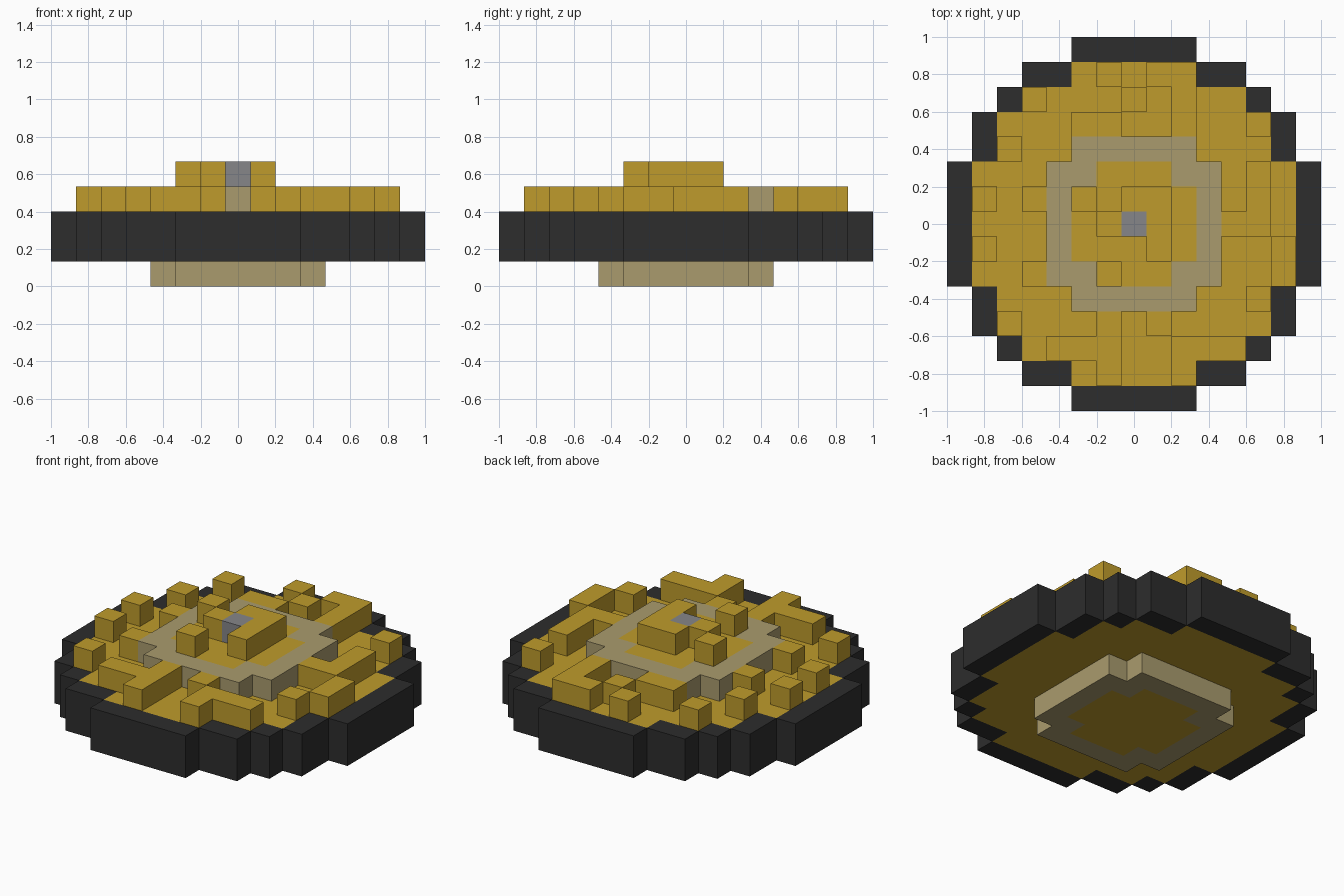
import bpy
import bmesh
from mathutils import Vector

CELL = 2 / 15

cube = bpy.data.objects.get("Cube")
if cube:
    bpy.data.objects.remove(cube, do_unlink=True)


def material(name, rgb):
    mat = bpy.data.materials.new(name)
    mat.use_nodes = True
    mat.diffuse_color = (*rgb, 1)
    mat.node_tree.nodes["Principled BSDF"].inputs["Base Color"].default_value = (*rgb, 1)
    return mat


gold = material("gold", (0.52, 0.33, 0.025))
charcoal = material("charcoal", (0.026, 0.026, 0.026))
tan = material("tan", (0.40, 0.33, 0.155))
grey = material("grey", (0.24, 0.24, 0.25))


def disc(half_widths):
    """Grid cells of a round plate, given its half width per row from the centre."""
    reach = len(half_widths) - 1
    return {(u, v) for v in range(-reach, reach + 1)
            for u in range(-half_widths[abs(v)], half_widths[abs(v)] + 1)}


def stack(cells, *layers):
    return {(u, v, w) for u, v in cells for w in layers}


# Plate outlines
body = disc([7, 7, 7, 6, 6, 5, 4, 2])
field = disc([6, 6, 6, 5, 5, 4, 2])
plate = disc([3, 3, 3, 2])
core = disc([2, 2, 1])

# Raised studs and bars on the field
studs = {
    (-4, 5), (-5, 3), (-6, 1), (-6, -1), (-5, -4), (-4, 1), (-4, -2),
    (-1, 6), (0, 5), (5, 4), (5, -3), (1, -4),
    (-2, 4), (-1, 4),
    (1, 6), (2, 6), (2, 5), (2, 4),
    (4, 0), (5, 0), (5, 1), (5, 2),
    (6, -1), (6, -2),
    (2, -6), (2, -5), (3, -5), (4, -5),
    (-1, -6), (-1, -5), (-1, -4), (-2, -5), (-3, -5),
}
# Hub blocks wrapped around the centre pin
hub = {(-2, 1), (-1, -2), (-1, 0), (0, 1), (1, 1), (1, 0), (1, -1)}

parts = {
    "outer_rim": (stack(body - field, 1, 2), charcoal),
    "gold_field": (stack(field, 1, 2), gold),
    "ring_plates": (stack(plate - core, 0, 3), tan),
    "core_plates": (stack(core, 0, 3), gold),
    "field_studs": (stack(studs, 3), gold),
    "hub_blocks": (stack(hub, 4), gold),
    "centre_pin": ({(0, 0, 4)}, grey),
}
solid = set().union(*(cells for cells, _ in parts.values()))


def build(name, cells, mat):
    """Outer skin of a group of cells; faces against other cells are left out."""
    bm = bmesh.new()
    for cell in sorted(cells):
        centre = Vector(cell) + Vector((0, 0, 0.5))
        for axis in range(3):
            for sign in (-1, 1):
                normal = Vector((0, 0, 0))
                normal[axis] = sign
                if tuple(int(c + n) for c, n in zip(cell, normal)) in solid:
                    continue
                side = Vector((0, 0, 0))
                side[(axis + 1) % 3] = 1
                up = normal.cross(side)
                corners = [normal + a * side + b * up
                           for a, b in ((-1, -1), (1, -1), (1, 1), (-1, 1))]
                bm.faces.new([bm.verts.new((centre + c / 2) * CELL) for c in corners])
    bmesh.ops.remove_doubles(bm, verts=bm.verts, dist=CELL / 100)
    bmesh.ops.dissolve_limit(bm, angle_limit=0.01, verts=bm.verts, edges=bm.edges)
    mesh = bpy.data.meshes.new(name)
    bm.to_mesh(mesh)
    bm.free()
    mesh.materials.append(mat)
    bpy.context.collection.objects.link(bpy.data.objects.new(name, mesh))


for part, (cells, mat) in parts.items():
    build(part, cells, mat)
